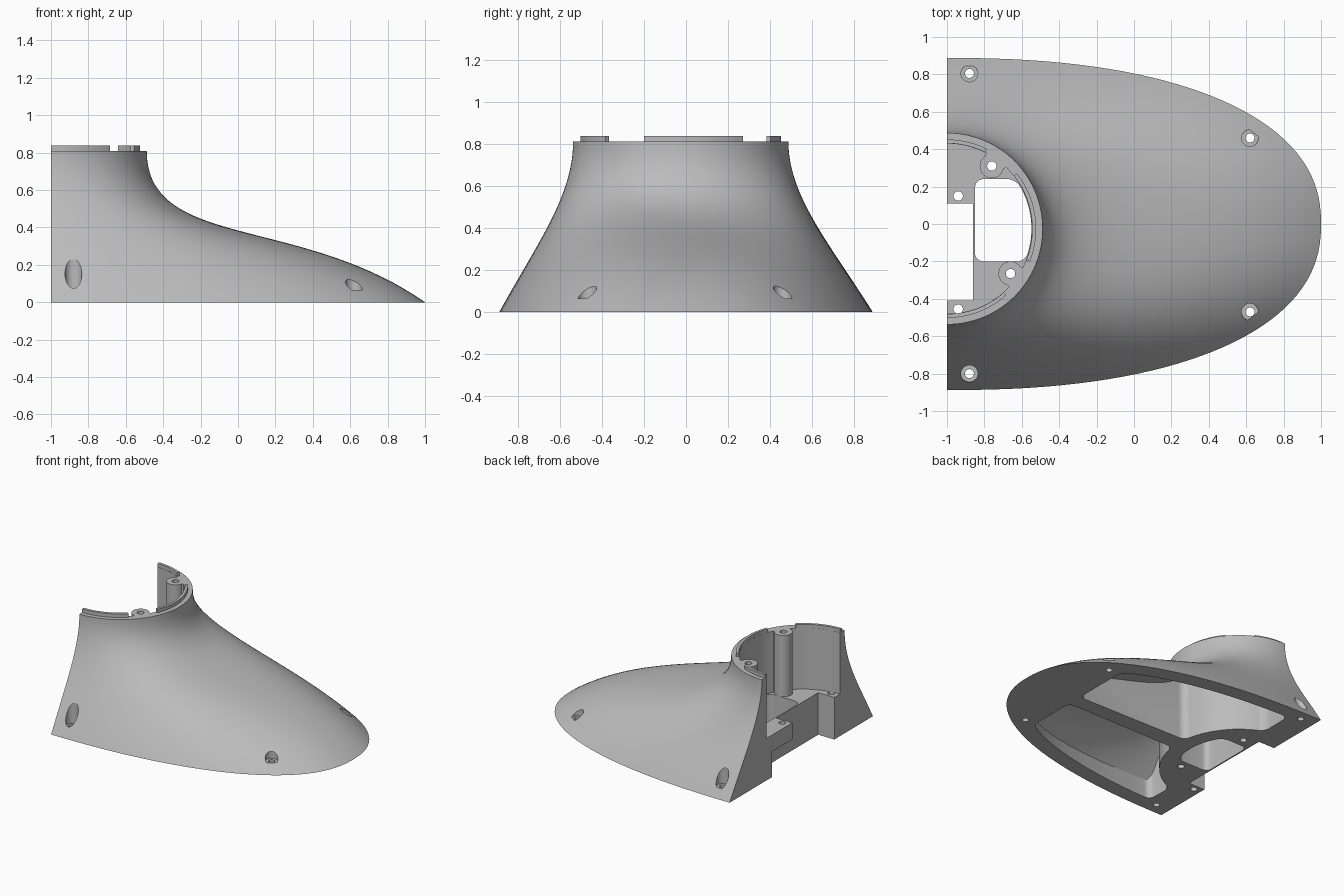
import bpy, bmesh, math
from math import sin, cos, pi, radians
from mathutils import Vector

cube = bpy.data.objects.get("Cube")
if cube:
    bpy.data.objects.remove(cube, do_unlink=True)

grey = bpy.data.materials.new("plain grey")
grey.use_nodes = True
grey.diffuse_color = (0.5, 0.5, 0.5, 1)
grey.node_tree.nodes["Principled BSDF"].inputs["Base Color"].default_value = grey.diffuse_color

CENTRE = Vector((-1, -0.025))      # axis of the neck
TOP, FLOOR, POWER = 0.81, 0.33, 2.3


def finish(bm, name):
    bmesh.ops.recalc_face_normals(bm, faces=bm.faces)
    mesh = bpy.data.meshes.new(name)
    bm.to_mesh(mesh)
    bm.free()
    obj = bpy.data.objects.new(name, mesh)
    bpy.context.collection.objects.link(obj)
    return obj


def prism(name, points, z0, z1, rounding=0):
    """Extrude an outline upwards, optionally rounding its sharp corners."""
    bm = bmesh.new()
    face = bm.faces.new([bm.verts.new((x, y, z0)) for x, y in points])
    up = bmesh.ops.extrude_face_region(bm, geom=[face])["geom"]
    bmesh.ops.translate(bm, vec=(0, 0, z1 - z0),
                        verts=[v for v in up if isinstance(v, bmesh.types.BMVert)])
    bmesh.ops.recalc_face_normals(bm, faces=bm.faces)
    if rounding:
        corners = [e for e in bm.edges
                   if abs(e.verts[0].co.z - e.verts[1].co.z) > 0.01
                   and e.calc_face_angle(0) > 0.6]
        bmesh.ops.bevel(bm, geom=corners, offset=rounding, segments=6,
                        profile=0.5, affect='EDGES')
    return finish(bm, name)


def arc(radius, start, end, steps, centre=CENTRE):
    angles = [radians(start + (end - start) * i / steps) for i in range(steps + 1)]
    return [(centre[0] + radius * cos(a), centre[1] + radius * sin(a)) for a in angles]


def rod(centre, radius, z0, z1, sides=32):
    return prism("rod", arc(radius, 0, 360, sides, centre)[:-1], z0, z1)


def box(x0, x1, y0, y1, z0, z1):
    return prism("box", [(x0, y0), (x1, y0), (x1, y1), (x0, y1)], z0, z1)


def combine(obj, other, operation='DIFFERENCE'):
    """Boolean the second object into the first and discard the second."""
    mod = obj.modifiers.new("cut", 'BOOLEAN')
    mod.object, mod.operation, mod.solver = other, operation, 'EXACT'
    depsgraph = bpy.context.evaluated_depsgraph_get()
    mesh = bpy.data.meshes.new_from_object(obj.evaluated_get(depsgraph))
    obj.modifiers.clear()
    obj.data = mesh
    bpy.data.objects.remove(other, do_unlink=True)


def bezier(points, u):
    a, b, c, d = (Vector(p) for p in points)
    v = 1 - u
    return a * v**3 + b * 3 * u * v * v + c * 3 * u * u * v + d * u**3


# Flare profiles as (spread, height), along the nose and along the sides
NOSE = [(0, TOP), (0, 0.28), (0.55, 0.47), (1, 0)]
SIDE = [(0, TOP), (0, 0.55), (0.5, 0.32), (1, 0)]


def fairing(name, drop=0, columns=72, rows=36):
    """Loft from the round neck down to the long half-oval foot."""
    bm = bmesh.new()
    grid = []
    for i in range(columns + 1):
        a = -pi / 2 + pi * i / columns
        c, s = max(cos(a), 0), sin(a)
        if i in (0, columns):
            c = 0
        foot = Vector((-1 + 2 * c**(2 / POWER),
                       math.copysign(0.888 * abs(s)**(2 / POWER), s)))
        neck = CENTRE + Vector((c, s)) * 0.512
        column = []
        for j in range(rows + 1):
            t, z = bezier(SIDE, j / rows).lerp(bezier(NOSE, j / rows), c * c)
            p = neck.lerp(foot, t)
            column.append(bm.verts.new((p.x, p.y, z - drop)))
        grid.append(column)
    for left, right in zip(grid, grid[1:]):
        for j in range(rows):
            bm.faces.new((left[j], right[j], right[j + 1], left[j + 1]))
    bm.faces.new([col[0] for col in grid])
    bm.faces.new([col[-1] for col in grid])
    bm.faces.new(grid[0] + grid[-1][::-1])
    return finish(bm, name)


body = fairing("fairing_body")

# Round chamber in the neck, leaving two screw bosses
BOSSES = [Vector((-0.76, 0.31)), Vector((-0.66, -0.265))]
chamber = prism("chamber", arc(0.455, 0, 360, 96)[:-1], FLOOR, 1)
for boss in BOSSES:
    for reach in (1, 1.12):
        combine(chamber, rod(CENTRE + (boss - CENTRE) * reach, 0.065, 0.2, 1.2))
combine(body, chamber)

# Cable opening straight down through the floor
opening = [(-0.85, 0.24), (-0.85, -0.2)] + arc(0.452, -23, 36, 8)
combine(body, prism("opening", opening, -0.2, 0.9, 0.045))

# Notch in the flat back, wider beneath the floor tab
combine(body, box(-1.2, -0.86, -0.41, 0.11, -0.2, 0.9))
combine(body, box(-1.2, -0.861, -0.3, 0.365, -0.2, 0.2))

# Hollows under the foot, on either side of the centre rib
for side, rib in ((1, 0.03), (-1, -0.09)):
    outer = []
    for i in range(9):
        x = -0.79 + 1.32 * i / 8
        outer.append((x, side * 0.77 * (1 - ((x + 1) / 1.85)**POWER)**(1 / POWER)))
    inner = arc(0.57, side * 7 if side > 0 else -7, side * 69, 8)
    hollow = prism("hollow", outer + [(0.53, rib)] + inner, -0.2, 0.9, 0.05)
    combine(hollow, fairing("ceiling", 0.06), 'INTERSECT')
    combine(body, hollow)

# Counterbored fixing holes around the foot
for x, y in ((-0.88, 0.805), (-0.88, -0.8), (0.62, 0.46), (0.62, -0.47)):
    combine(body, rod((x, y), 0.045, 0.065, 0.5))
    combine(body, rod((x, y), 0.024, -0.1, 0.2))

# Screw holes in the bosses and floor tabs
for spot in BOSSES + [Vector((-0.94, 0.15)), Vector((-0.94, -0.455))]:
    combine(body, rod(spot, 0.025, -0.1, 1))

# Raised locating lip, broken at the bosses
parts = [body]
for name, start, end in (("front_lip", -90, -48.4), ("middle_lip", -21.6, 38.4),
                         ("back_lip", 63.5, 90)):
    outline = arc(0.477, start, end, 24) + arc(0.456, end, start, 24)
    parts.append(prism(name, outline, 0.8, 0.838))

bpy.ops.object.select_all(action='DESELECT')
for part in parts:
    part.data.materials.clear()
    part.data.materials.append(grey)
    part.select_set(True)
bpy.context.view_layer.objects.active = body
bpy.ops.object.shade_smooth_by_angle(angle=radians(30))
